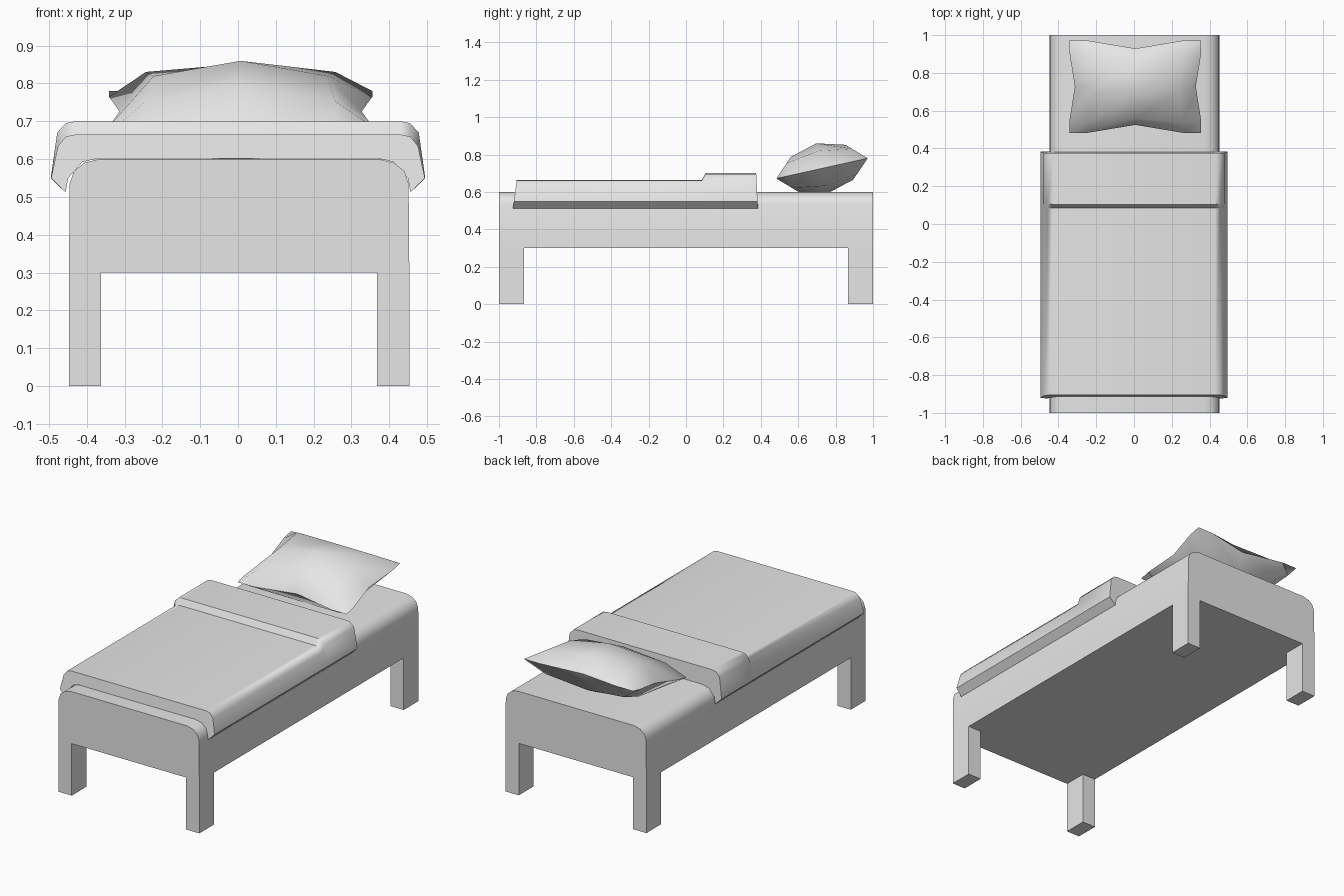
import bpy, bmesh, math
from mathutils import Matrix, Vector

if "Cube" in bpy.data.objects:
    bpy.data.objects.remove(bpy.data.objects["Cube"])

mat = bpy.data.materials.new("pale grey")
mat.diffuse_color = (0.8, 0.79, 0.79, 1)
mat.use_nodes = True
mat.node_tree.nodes["Principled BSDF"].inputs["Base Color"].default_value = mat.diffuse_color


def finish(bm, name, angle=40):
    bmesh.ops.recalc_face_normals(bm, faces=bm.faces)
    me = bpy.data.meshes.new(name)
    bm.to_mesh(me)
    bm.free()
    ob = bpy.data.objects.new(name, me)
    bpy.context.collection.objects.link(ob)
    me.materials.append(mat)
    bpy.ops.object.select_all(action='DESELECT')
    ob.select_set(True)
    bpy.context.view_layer.objects.active = ob
    bpy.ops.object.shade_smooth_by_angle(angle=math.radians(angle))
    return ob


def mirrored(half):
    """Closed x-z loop parts: right half given from centre outwards."""
    return half + [(-x, z) for x, z in reversed(half)]


def loft(bm, rings):
    vs = [[bm.verts.new(p) for p in r] for r in rings]
    n = len(vs[0])
    for a, b in zip(vs, vs[1:]):
        for i in range(n):
            j = (i + 1) % n
            bm.faces.new((a[i], a[j], b[j], b[i]))
    bm.faces.new(vs[0])
    bm.faces.new(vs[-1])


# mattress and frame: one rounded-top slab running along y
crown = [(.37, .6), (.41, .59), (.437, .568), (.448, .535)]
slab = mirrored(crown + [(.45, .3)])
bm = bmesh.new()
loft(bm, [[(x + .003, y, z) for x, z in slab] for y in (-1, 1)])
finish(bm, "bed_body")

# four square legs flush with the corners
for sx, side in ((-1, "left"), (1, "right")):
    for sy, end in ((-1, "front"), (1, "back")):
        bm = bmesh.new()
        bmesh.ops.create_cube(bm, size=1, matrix=Matrix.Translation(
            (sx * .4075 + .003, sy * .9325, .15)) @ Matrix.Diagonal((.085, .135, .3, 1)))
        finish(bm, f"{end}_{side}_leg")

# blanket with folded-back upper band, wrapped over the bed edges
inner = [(.456, .512), (.449, .55), (.412, .592), (.37, .602)]
sheet = [(.43, .665), (.455, .66), (.476, .635), (.494, .55)] + inner
fold = [(.43, .7), (.455, .695), (.478, .67), (.495, .55)] + inner


def section(half, y, slope):
    # half outline runs top -> hem -> underside, then mirrored back
    n = len(half)
    loop = half + [(-x, z) for x, z in reversed(half)]
    return [(x, y + slope * (.665 - z), z) for x, z in loop]


bm = bmesh.new()
loft(bm, [section(sheet, -.905, -.13), section(sheet, .085, .1),
          section(fold, .108, .1), section(fold, .377, .05)])
finish(bm, "blanket", 50)

# pillow: two puffed 5x5 grids meeting at a pinched seam, tilted back
steps = [-1, -.72, 0, .72, 1]
puff = {1: 0, .72: .7, 0: 1}
bm = bmesh.new()
for s in (1, -1):
    grid = []
    for v in steps:
        row = []
        for u in steps:
            hx = .32 + .028 * min(1, abs(v) / .72)
            hy = .207 + .043 * min(1, abs(u) / .72)
            h = s * .137 * puff[abs(u)] * puff[abs(v)]
            row.append(bm.verts.new((u * hx, v * hy, h)))
        grid.append(row)
    for a, b in zip(grid, grid[1:]):
        for i in range(4):
            bm.faces.new((a[i], a[i + 1], b[i + 1], b[i]))
bmesh.ops.remove_doubles(bm, verts=bm.verts, dist=1e-4)
bmesh.ops.transform(bm, verts=bm.verts, matrix=Matrix.Translation((.007, .727, .726))
                    @ Matrix.Rotation(math.radians(12.5), 4, 'X'))
finish(bm, "pillow", 50)
